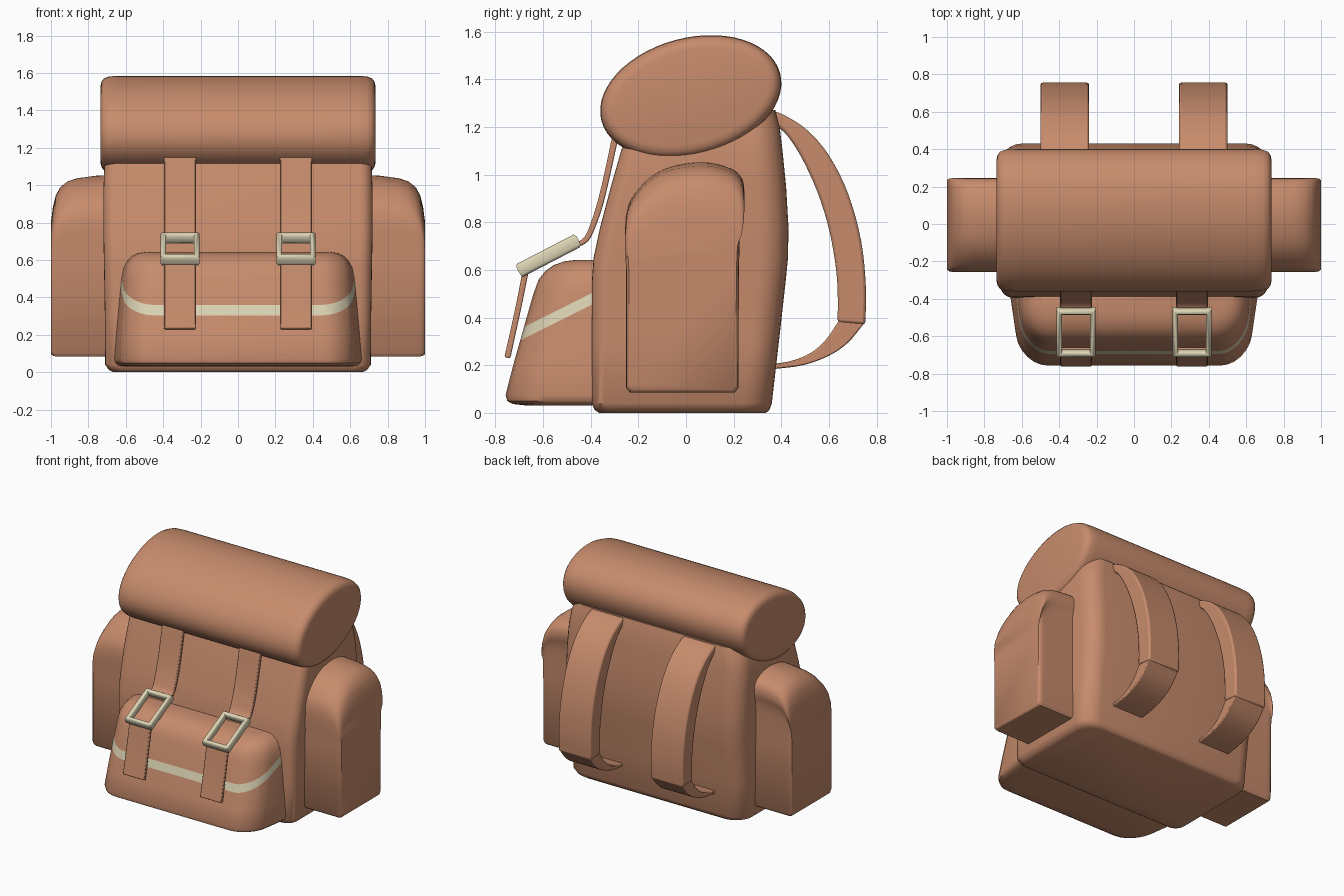
import bpy, bmesh, math
from mathutils import Vector

if "Cube" in bpy.data.objects:
    bpy.data.objects.remove(bpy.data.objects["Cube"])


def material(name, rgb):
    m = bpy.data.materials.new(name)
    m.diffuse_color = (*rgb, 1)
    m.use_nodes = True
    m.node_tree.nodes["Principled BSDF"].inputs["Base Color"].default_value = m.diffuse_color
    return m


LEATHER = material("tan leather", (0.57, 0.26, 0.15))
CREAM = material("cream", (0.72, 0.66, 0.46))


def finish(bm, name, mats, mirror=False, bevel=0, angle=38):
    bmesh.ops.recalc_face_normals(bm, faces=bm.faces)
    me = bpy.data.meshes.new(name)
    bm.to_mesh(me)
    bm.free()
    for m in mats:
        me.materials.append(m)
    ob = bpy.data.objects.new(name, me)
    bpy.context.collection.objects.link(ob)
    bpy.ops.object.select_all(action='DESELECT')
    ob.select_set(True)
    bpy.context.view_layer.objects.active = ob
    bpy.ops.object.shade_smooth_by_angle(angle=math.radians(angle))
    if bevel:
        b = ob.modifiers.new("bevel", 'BEVEL')
        b.width, b.segments, b.limit_method = bevel, 2, 'ANGLE'
        b.angle_limit = math.radians(50)
    if mirror:
        ob.modifiers.new("mirror", 'MIRROR')
    return ob


def loft(rings, closed=False):
    """Skin a list of equal-length point rings; cap the ends unless closed."""
    bm = bmesh.new()
    vs = [[bm.verts.new(p) for p in r] for r in rings]
    n = len(vs[0])
    pairs = list(zip(vs, vs[1:])) + ([(vs[-1], vs[0])] if closed else [])
    for a, b in pairs:
        for i in range(n):
            j = (i + 1) % n
            bm.faces.new((a[i], a[j], b[j], b[i]))
    if not closed:
        bm.faces.new(vs[0])
        bm.faces.new(vs[-1])
    return bm


def smooth(rows, steps=5):
    """Catmull-Rom through rows of numbers."""
    rows = [Vector(r) for r in rows]
    p = [2 * rows[0] - rows[1]] + rows + [2 * rows[-1] - rows[-2]]
    out = []
    for a, b, c, d in zip(p, p[1:], p[2:], p[3:]):
        for k in range(steps):
            t = k / steps
            out.append(0.5 * (2 * b + (c - a) * t + (2 * a - 5 * b + 4 * c - d) * t * t
                              + (3 * b - a - 3 * c + d) * t ** 3))
    return out + [rows[-1]]


def rounded(z, yf, yb, hx, rf, rb, taper=0, n=6):
    """Horizontal rounded rectangle, narrowing towards the front by taper."""
    pts = []
    for sx, y, sy, r, a0 in ((1, yf, 1, rf, -90), (1, yb, -1, rb, 0),
                             (-1, yb, -1, rb, 90), (-1, yf, 1, rf, 180)):
        for k in range(n + 1):
            a = math.radians(a0 + 90 * k / n)
            px = sx * (hx - r) + r * math.cos(a)
            py = y + sy * r + r * math.sin(a)
            pts.append((px * (1 - taper * (yb - py)), py, z))
    return pts


# Main bag
body = [(0.0, -0.365, 0.335, 0.665), (0.012, -0.383, 0.35, 0.69), (0.04, -0.395, 0.36, 0.71),
        (0.3, -0.395, 0.39, 0.712), (0.55, -0.395, 0.418, 0.716), (0.65, -0.388, 0.428, 0.718),
        (0.78, -0.36, 0.43, 0.72), (0.95, -0.315, 0.42, 0.72), (1.1, -0.272, 0.405, 0.715),
        (1.2, -0.24, 0.393, 0.70), (1.27, -0.18, 0.375, 0.67)]
finish(loft([rounded(z, f, b, h, 0.07, 0.12) for z, f, b, h in body]), "main_bag", [LEATHER])

# Rolled mat on top: tilted oval with rounded ends
tilt, N = math.radians(15), 56
roll = []
for x, inset in ((0.735, 0.055), (0.73, 0.032), (0.717, 0.014), (0.69, 0.003), (0.64, 0)):
    roll.append((x, inset))
roll = roll + [(-x, i) for x, i in reversed(roll)]
rings = []
for x, inset in roll:
    ring = []
    for k in range(N):
        t = 2 * math.pi * k / N
        u, v = (0.388 - inset) * math.cos(t), (0.248 - inset) * math.sin(t)
        ring.append((x, 0.02 + u * math.cos(tilt) - v * math.sin(tilt),
                     1.325 + u * math.sin(tilt) + v * math.cos(tilt)))
    rings.append(ring)
finish(loft(rings), "bed_roll", [LEATHER])

# Front pocket with a stripe cut by two slanted planes
pocket = [(0.03, -0.66, 0.60), (0.037, -0.725, 0.635), (0.05, -0.75, 0.65), (0.075, -0.757, 0.655),
          (0.2, -0.725, 0.645), (0.35, -0.683, 0.632), (0.5, -0.64, 0.617), (0.56, -0.618, 0.605),
          (0.595, -0.59, 0.585), (0.62, -0.555, 0.56), (0.636, -0.51, 0.53), (0.642, -0.46, 0.49)]
bm = loft([rounded(z, f, -0.36, h + 0.01, min(0.16, (-0.37 - f) * 0.6), 0.01, 0.22)
           for z, f, h in pocket])
tilt_n = Vector((0, -0.5, 1))
low, high = Vector((0, -0.68, 0.312)), Vector((0, -0.68, 0.36))
for p in (low, high):
    bmesh.ops.bisect_plane(bm, geom=bm.verts[:] + bm.edges[:] + bm.faces[:],
                           plane_co=p, plane_no=tilt_n)
for f in bm.faces:
    h = f.calc_center_median().dot(tilt_n)
    if low.dot(tilt_n) < h < high.dot(tilt_n):
        f.material_index = 1
finish(bm, "front_pocket", [LEATHER, CREAM])

# Side pockets: side profile lofted outwards, dropping at the outer edge
arch = smooth([(-0.252, 0.6), (-0.252, 0.83), (-0.2, 0.94), (-0.1, 1.02), (0.04, 1.052),
               (0.15, 1.04), (0.225, 1.0), (0.245, 0.93), (0.228, 0.83), (0.222, 0.6)], 4)
prof = [(-0.235, 0.085), (-0.252, 0.105)] + [tuple(p) for p in arch] + [(0.22, 0.105), (0.205, 0.085)]
rings = []
for x, s, inset in ((0.66, 1, 0), (0.76, 0.995, 0), (0.86, 0.965, 0), (0.91, 0.93, 0),
                    (0.95, 0.86, 0), (0.975, 0.76, 0), (0.99, 0.62, 0.003), (1.0, 0.45, 0.012)):
    rings.append([(x, y * (1 - inset * 4), z if z < 0.61 and z > 0.2 else
                   (0.6 + (z - 0.6) * s if z > 0.6 else z + inset)) for y, z in prof])
finish(loft(rings), "side_pockets", [LEATHER], mirror=True, angle=45)


def ribbon(name, edges, x0, x1, bevel):
    """Flat band between an outer and an inner line in the side plane."""
    rings = [[(x0, a, b), (x1, a, b), (x1, c, d), (x0, c, d)] for a, b, c, d in smooth(edges, 4)]
    return finish(loft(rings), name, [LEATHER], mirror=True, bevel=bevel)


# Shoulder straps, padded upper and thin lower
ribbon("shoulder_straps", [(0.36, 1.27, 0.36, 1.20), (0.42, 1.245, 0.41, 1.18),
                           (0.51, 1.185, 0.48, 1.08), (0.60, 1.08, 0.55, 0.93),
                           (0.68, 0.92, 0.60, 0.77), (0.735, 0.72, 0.63, 0.60),
                           (0.755, 0.52, 0.637, 0.47), (0.752, 0.37, 0.635, 0.38)], 0.24, 0.50, 0.018)
ribbon("lower_shoulder_straps", [(0.747, 0.375, 0.64, 0.385), (0.68, 0.295, 0.585, 0.305),
                                 (0.60, 0.24, 0.52, 0.25), (0.49, 0.20, 0.44, 0.218),
                                 (0.36, 0.183, 0.36, 0.205)], 0.245, 0.495, 0.006)

# Closing straps above and below the buckles
ribbon("upper_closing_straps", [(-0.312, 1.15, -0.285, 1.15), (-0.337, 1.03, -0.312, 1.025),
                                (-0.37, 0.89, -0.346, 0.88), (-0.402, 0.79, -0.38, 0.78),
                                (-0.425, 0.74, -0.407, 0.725), (-0.455, 0.715, -0.44, 0.70)],
       0.225, 0.395, 0.006)
ribbon("lower_closing_straps", [(-0.685, 0.60, -0.66, 0.595), (-0.71, 0.47, -0.686, 0.465),
                                (-0.738, 0.34, -0.714, 0.335), (-0.762, 0.235, -0.737, 0.228)],
       0.225, 0.395, 0.006)

# Buckles: octagonal section swept round a tilted rectangle
centre = Vector((0.31, -0.577, 0.66))
v_dir = Vector((0, 0.87, 0.45)).normalized()
n_dir = Vector((0, -v_dir.z, v_dir.y))
section = [(0, 0.018), (0.008, 0.03), (0.022, 0.03), (0.03, 0.018),
           (0.03, -0.018), (0.022, -0.03), (0.008, -0.03), (0, -0.018)]
rings = []
for sx, sv in ((1, 1), (-1, 1), (-1, -1), (1, -1)):
    rings.append([centre + Vector((sx * (0.104 - d), 0, 0)) + v_dir * sv * (0.142 - d) + n_dir * h
                  for d, h in section])
finish(loft(rings, closed=True), "buckles", [CREAM], mirror=True, angle=60)
